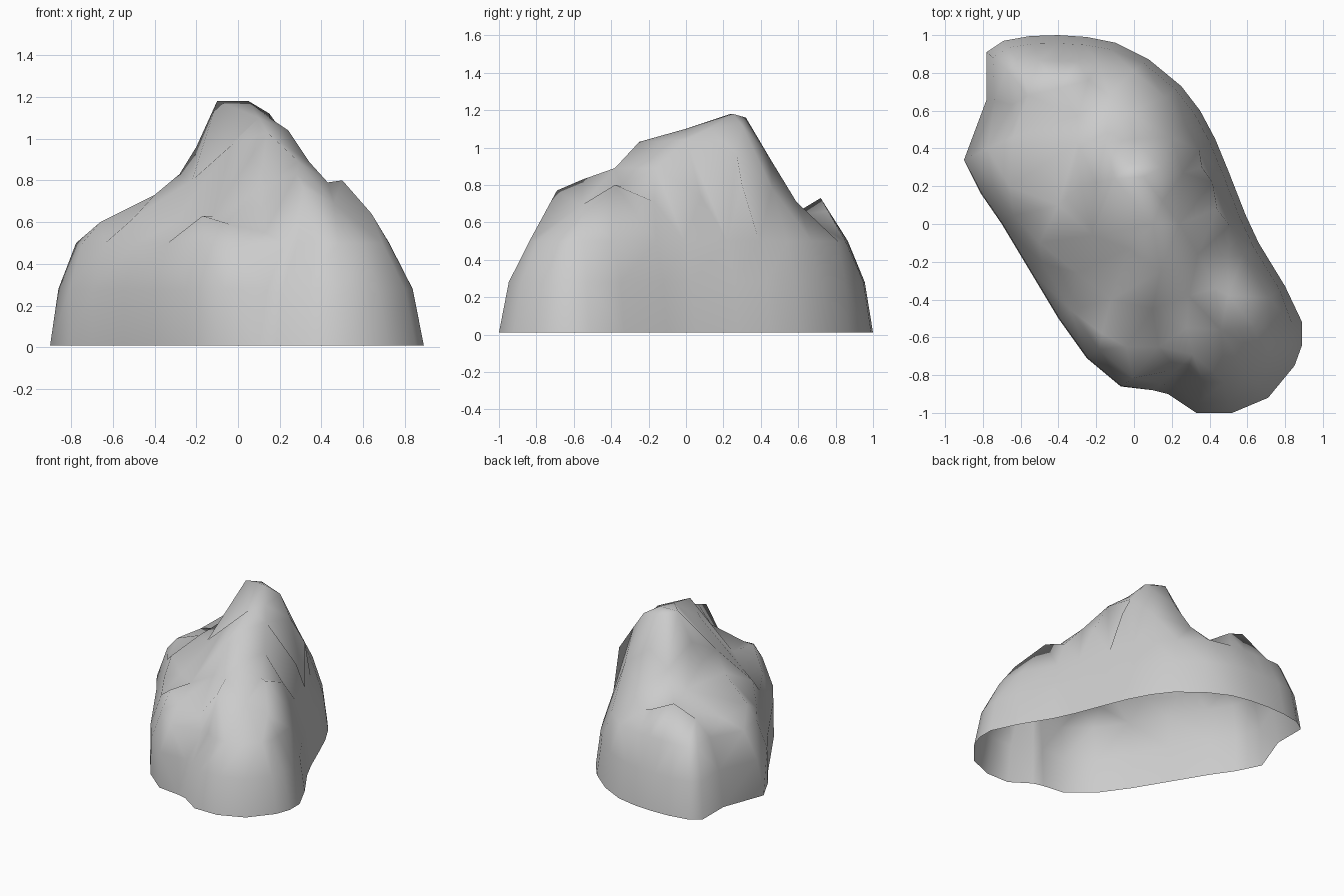
import bpy
from mathutils import Vector
from mathutils.geometry import delaunay_2d_cdt, intersect_point_line

if "Cube" in bpy.data.objects:
    bpy.data.objects.remove(bpy.data.objects["Cube"])

# Footprint of the rock, seen from above
outline = [(-.9, .34), (-.78, .66), (-.78, .91), (-.69, .97), (-.55, .995), (-.4, 1),
           (-.25, .99), (-.1, .96), (.08, .87), (.25, .73), (.35, .6), (.43, .45),
           (.5, .28), (.59, .05), (.66, -.1), (.8, -.33), (.89, -.52), (.89, -.64),
           (.85, -.75), (.71, -.92), (.52, -1), (.33, -1), (.18, -.9), (.1, -.88),
           (-.07, -.86), (-.25, -.71), (-.4, -.5), (-.55, -.25), (-.7, 0), (-.81, .16)]

# Summit, ridges, humps and hollows
features = [
    (-.1, .24, 1.18), (.05, .25, 1.18), (-.02, .32, 1.16), (.15, .12, 1.1),
    (.1, 0, 1.1), (.14, -.25, 1.03), (.24, 0, 1.04), (.1, -.45, .76),
    (.34, -.16, .89), (.43, -.34, .79), (.5, -.38, .8), (.64, -.55, .64),
    (.46, -.56, .69), (.31, -.69, .77), (.13, -.65, .55), (-.17, -.58, .63),
    (-.04, -.65, .59), (-.12, -.4, .63), (-.03, -.13, .97), (-.3, -.26, .6),
    (-.5, -.1, .62), (-.22, -.06, .8), (-.4, .1, .73), (-.66, .2, .6),
    (-.28, .2, .83), (-.2, .22, .96), (-.3, .43, .7), (-.56, .68, .64),
    (-.4, .72, .73), (-.24, .76, .66), (-.3, .57, .64), (-.64, .46, .58),
    (0, .45, .94), (-.03, .59, .71), (.2, .46, .78), (.26, .27, .97), (.36, .3, .8),
    (.44, .08, .74), (.15, .3, 1.12), (-.15, .43, .82), (.5, -.17, .71),
    (.29, -.38, .89), (.28, -.55, .83), (-.13, .68, .6)]

spine = Vector((-.4, .58)), Vector((.42, -.6))


def ring_point(p, ring):
    """Move a footprint point inwards; each side of the rock has its own slope."""
    p = Vector(p)
    q, t = intersect_point_line(p, *spine)
    axis = spine[1] - spine[0]
    if t <= 0:      # back end
        steps = (0, .04, .13)
    elif t >= 1:    # front end
        steps = (0, .05, .16)
    elif axis.cross(p - spine[0]) > 0:   # right flank
        steps = (0, .03, .095)
    else:           # left flank
        steps = (0, 0, .07)
    q = spine[0].lerp(spine[1], min(max(t, 0), 1))
    return p + (q - p).normalized() * (steps[ring] + .004 * ring)


# Steep side rings, then the features, joined by one triangulation
pts, heights, edges = [], [], []
n = len(outline)
for ring, z in enumerate((.01, .28, .5)):
    base = len(pts)
    for i, p in enumerate(outline):
        pts.append(ring_point(p, ring))
        heights.append(z)
        edges.append((base + i, base + (i + 1) % n))
for x, y, z in features:
    pts.append(Vector((x, y)))
    heights.append(z)

v2, _, tris, orig, _, _ = delaunay_2d_cdt(pts, edges, [], 1, 1e-5)
verts = [(v.x, v.y, heights[o[0]] if o else .4) for v, o in zip(v2, orig)]
mesh = bpy.data.meshes.new("rock")
mesh.from_pydata(verts, [], [list(t) for t in tris])
mesh.update()
rock = bpy.data.objects.new("rock", mesh)
bpy.context.collection.objects.link(rock)

# Smooth shading over the whole open shell
for f in mesh.polygons:
    f.use_smooth = True
